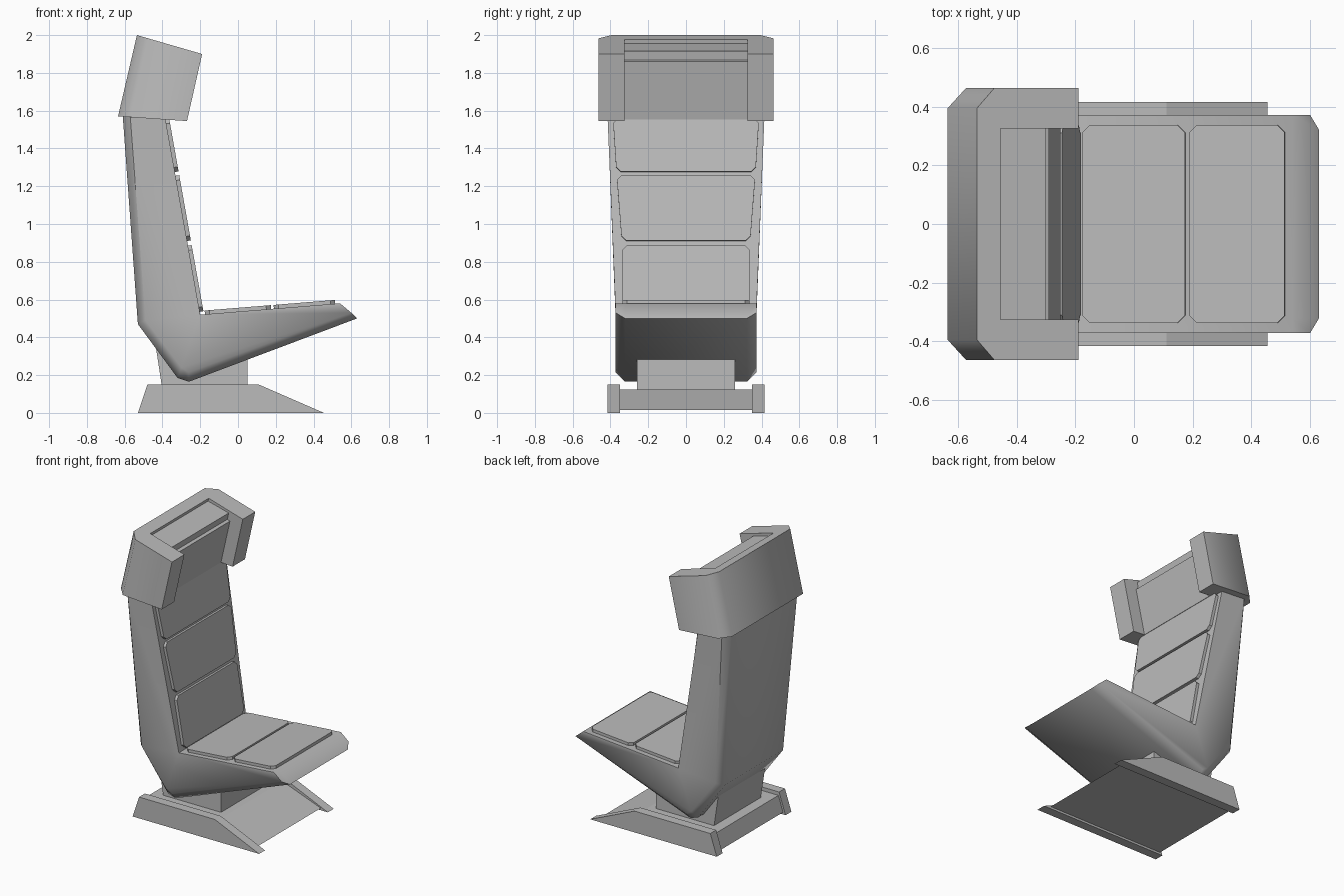
import bpy, bmesh, math
from mathutils import Vector

cube = bpy.data.objects.get("Cube")
if cube:
    bpy.data.objects.remove(cube)

grey = bpy.data.materials.new("plain_grey")
grey.use_nodes = True
grey.diffuse_color = (0.5, 0.5, 0.5, 1)
grey.node_tree.nodes["Principled BSDF"].inputs["Base Color"].default_value = (0.5, 0.5, 0.5, 1)


def loft(name, rings, cap_sets=None, smooth=0):
    """Skin equal-length rings of points and close both ends."""
    bm = bmesh.new()
    rows = [[bm.verts.new(p) for p in ring] for ring in rings]
    n = len(rows[0])
    for a, b in zip(rows, rows[1:]):
        for i in range(n):
            j = (i + 1) % n
            bm.faces.new((a[i], a[j], b[j], b[i]))
    for row in (rows[0], rows[-1]):
        for cap in cap_sets or [range(n)]:
            bm.faces.new([row[i] for i in cap])
    bmesh.ops.recalc_face_normals(bm, faces=bm.faces)
    mesh = bpy.data.meshes.new(name)
    bm.to_mesh(mesh)
    bm.free()
    mesh.materials.append(grey)
    obj = bpy.data.objects.new(name, mesh)
    bpy.context.collection.objects.link(obj)
    if smooth:
        bpy.ops.object.select_all(action='DESELECT')
        obj.select_set(True)
        bpy.context.view_layer.objects.active = obj
        bpy.ops.object.shade_smooth_by_angle(angle=math.radians(smooth))
    return obj


def prism(name, profile, y0, y1):
    """Side profile in x and z, extruded across y."""
    return loft(name, [[(x, y, z) for x, z in profile] for y in (y0, y1)])


def panel(name, p0, p1, w0, w1, thick=0.02, c=0.025):
    """Corner-cut pad lying on the slope from p0 to p1."""
    a, b = Vector((p0[0], 0, p0[1])), Vector((p1[0], 0, p1[1]))
    d = (b - a).normalized()
    normal = Vector((d.z, 0, -d.x))
    side = Vector((0, 1, 0))
    half = [(a, w0 - c), (a + d * c, w0), (b - d * c, w1), (b, w1 - c)]
    outline = [p + side * w for p, w in half] + [p - side * w for p, w in reversed(half)]
    return loft(name, [[p + normal * h for p in outline] for h in (-0.01, thick)])


# Floor base: two side rails and the plate between them
rail = [(-0.53, 0), (0.455, 0), (0.11, 0.15), (-0.48, 0.15)]
for name, s in (("left_rail", 1), ("right_rail", -1)):
    prism(name, rail, s * 0.35, s * 0.415)
prism("base_plate", [(-0.51, 0.015), (0.40, 0.015), (0.10, 0.125), (-0.475, 0.125)], -0.35, 0.35)

# Pedestal
prism("pedestal", [(-0.40, 0.12), (0.05, 0.12), (0.05, 0.30), (-0.25, 0.30), (-0.435, 0.35)],
      -0.26, 0.26)

# Seat shell: L-shaped body with softened back, bottom and front edges
seat_front, crease, back_top = (0.54, 0.58), (-0.20, 0.52), (-0.385, 1.56)
inner = [seat_front, crease, back_top]
core = [(-0.61, 1.57), (-0.53, 0.47), (-0.32, 0.185), (-0.26, 0.165), (0.63, 0.50)] + inner
flank = [(-0.57, 1.565), (-0.49, 0.49), (-0.30, 0.24), (-0.26, 0.215), (0.60, 0.53)] + inner


def shell_ring(profile, s, inset):
    return [(x, s * ((0.415 if z > 1 else 0.372) - inset), z) for x, z in profile]


loft("seat_shell",
     [shell_ring(flank, -1, 0), shell_ring(core, -1, 0.05),
      shell_ring(core, 1, 0.05), shell_ring(flank, 1, 0)],
     [(0, 1, 6, 7), (1, 2, 3, 4, 5, 6)], 50)


# Backrest pads
def on_line(p, q, t):
    return (p[0] + (q[0] - p[0]) * t, p[1] + (q[1] - p[1]) * t)


def on_back(z):
    return on_line(crease, back_top, (z - crease[1]) / (back_top[1] - crease[1]))


for name, z0, z1, w0, w1 in (("lower_back_pad", 0.535, 0.885, 0.335, 0.335),
                             ("middle_back_pad", 0.91, 1.255, 0.342, 0.365),
                             ("upper_back_pad", 1.275, 1.555, 0.37, 0.385)):
    panel(name, on_back(z0), on_back(z1), w0, w1)


# Seat pads
def on_seat(x):
    return on_line(crease, seat_front, (x - crease[0]) / (seat_front[0] - crease[0]))


for name, x0, x1 in (("rear_seat_pad", -0.175, 0.175), ("front_seat_pad", 0.19, 0.515)):
    panel(name, on_seat(x1), on_seat(x0), 0.337, 0.337)

# Headrest: U-shaped hood with cut rear corners
plan = [(0, 0.395), (0.17, 0.463), (1, 0.463), (1, 0.325), (0.23, 0.325)]
plan += [(u, -y) for u, y in reversed(plan)]
levels = [((-0.635, 1.57), (-0.27, 1.545)), ((-0.535, 2.0), (-0.19, 1.9))]
rings = []
for rear, front in levels:
    rings.append([(x, y, z) for u, y in plan for x, z in [on_line(rear, front, u)]])
loft("headrest_hood", rings, [(0, 1, 2, 3, 4), (5, 6, 7, 8, 9), (0, 4, 5, 9)], 50)

# Headrest cushion with a step below its top edge
prism("headrest_cushion",
      [(-0.47, 1.958), (-0.30, 1.915), (-0.31, 1.868), (-0.29, 1.86), (-0.36, 1.552), (-0.56, 1.565)],
      -0.325, 0.325)
